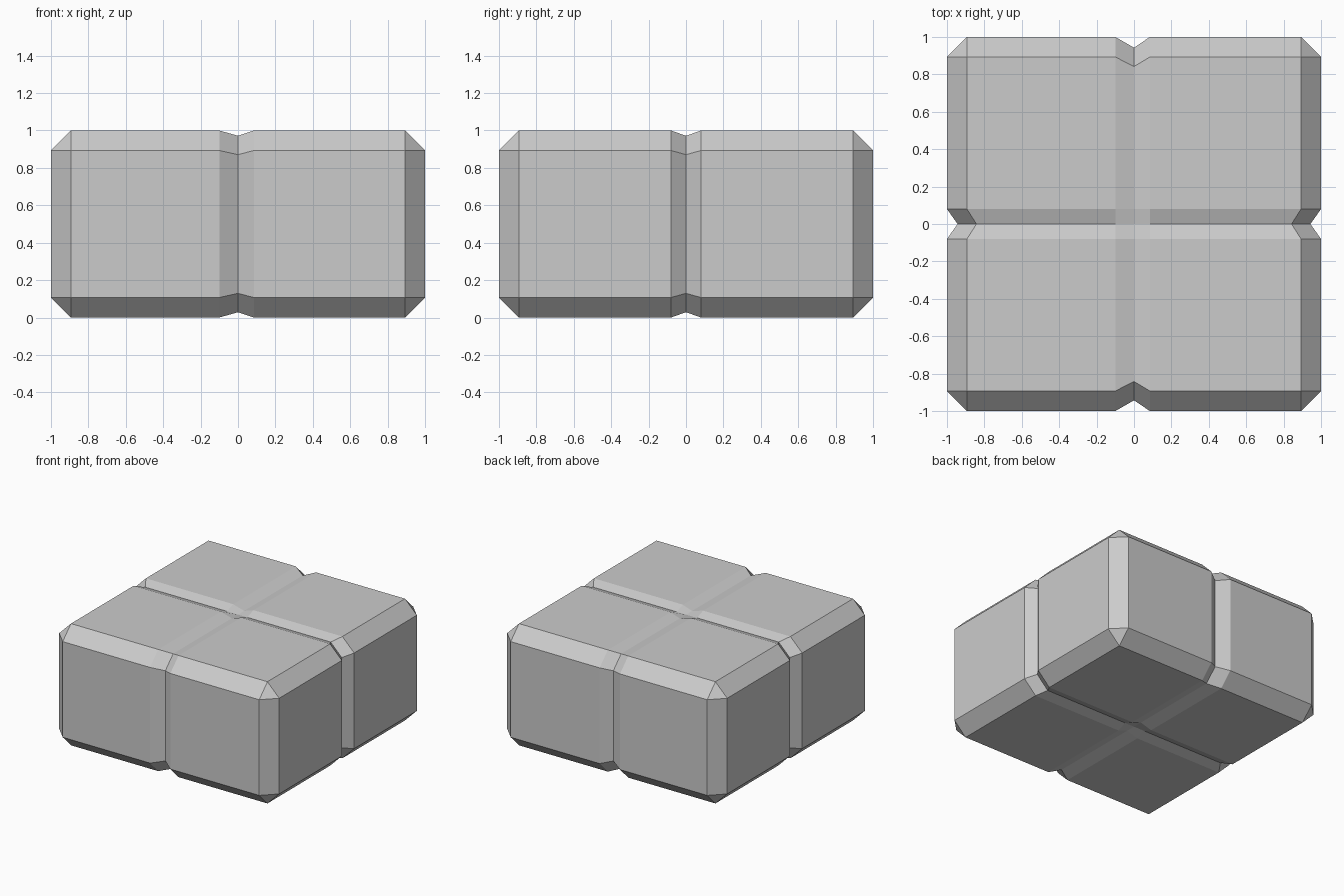
import bpy, bmesh
from mathutils import Vector

if "Cube" in bpy.data.objects:
    bpy.data.objects.remove(bpy.data.objects["Cube"])

CHAMFER = 0.107
SHRINK = 0.943   # groove section scaled about the block centre

bm = bmesh.new()

# chamfered block, 2 x 2 x 1, built around the origin
bmesh.ops.create_cube(bm, size=2)
bmesh.ops.scale(bm, vec=Vector((1, 1, 0.5)), verts=bm.verts)
bmesh.ops.bevel(bm, geom=bm.edges[:], offset=CHAMFER, offset_type='OFFSET',
                segments=1, profile=0.5, affect='EDGES')

# cut lines for the two crossing V grooves
cuts = {0: (-0.10, 0.0, 0.085), 1: (-0.08, 0.0, 0.08)}
for axis, places in cuts.items():
    normal = Vector((0, 0, 0))
    normal[axis] = 1
    for p in places:
        bmesh.ops.bisect_plane(bm, geom=bm.verts[:] + bm.edges[:] + bm.faces[:],
                               plane_co=normal * p, plane_no=normal, dist=1e-5)

# pull the middle loops inward
for v in bm.verts:
    on_x, on_y = abs(v.co.x) < 1e-4, abs(v.co.y) < 1e-4
    if on_x or on_y:
        v.co.z *= SHRINK
        if on_x and abs(v.co.y) > 0.5:
            v.co.y *= SHRINK
        if on_y and abs(v.co.x) > 0.5:
            v.co.x *= SHRINK

# stand on the ground
bmesh.ops.translate(bm, vec=Vector((0, 0, 0.5)), verts=bm.verts)
bmesh.ops.recalc_face_normals(bm, faces=bm.faces)
mesh = bpy.data.meshes.new("grooved_block")
bm.to_mesh(mesh)
bm.free()
bpy.context.collection.objects.link(bpy.data.objects.new("grooved_block", mesh))
